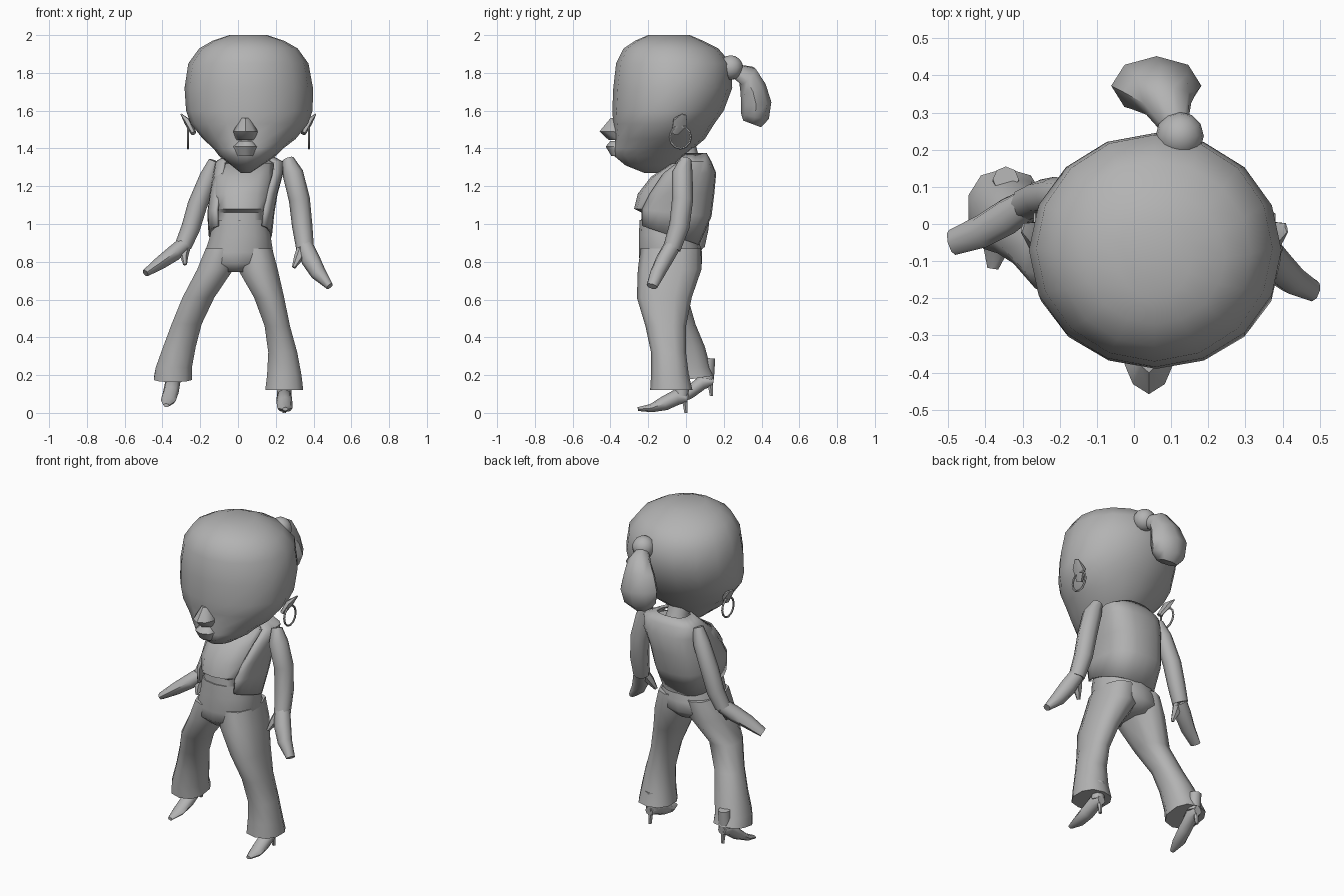
import bpy, bmesh, math
from mathutils import Vector

default = bpy.data.objects.get("Cube")
if default:
    bpy.data.objects.remove(default, do_unlink=True)

GREY = (0.45, 0.45, 0.45, 1)
grey = bpy.data.materials.new("plain_grey")
grey.use_nodes = True
grey.diffuse_color = GREY
grey.node_tree.nodes["Principled BSDF"].inputs["Base Color"].default_value = GREY


def finish(name, bm, sharp=50):
    """Turn a bmesh into a smooth shaded grey object."""
    bmesh.ops.recalc_face_normals(bm, faces=bm.faces)
    mesh = bpy.data.meshes.new(name)
    bm.to_mesh(mesh)
    bm.free()
    mesh.materials.append(grey)
    mesh.shade_smooth()
    mesh.set_sharp_from_angle(angle=math.radians(sharp))
    obj = bpy.data.objects.new(name, mesh)
    bpy.context.collection.objects.link(obj)
    return obj


def bridge(name, rings, closed=True, caps=True, sharp=50):
    """Join successive rings of points with quads."""
    bm = bmesh.new()
    rows = [[bm.verts.new(p) for p in ring] for ring in rings]
    count = len(rows[0])
    for low, high in zip(rows, rows[1:]):
        for i in range(count if closed else count - 1):
            j = (i + 1) % count
            bm.faces.new((low[i], low[j], high[j], high[i]))
    if closed and caps:
        bm.faces.new(rows[0])
        bm.faces.new(rows[-1])
    return finish(name, bm, sharp)


def power(value, p):
    return math.copysign(abs(value) ** p, value)


def loft(name, rings, sides=12, p=1.0, gap=0, caps=True, sharp=50):
    """Level rings: centre x, front y, back y, half width, z, optional tilt.
    A gap in degrees leaves the front open."""
    gap = math.radians(gap)
    total = sides + 1 if gap else sides
    angles = [gap + (math.tau - 2 * gap) * i / sides for i in range(total)]
    rows = []
    for cx, front, back, rx, z, *tilt in rings:
        cy, ry = (front + back) / 2, (back - front) / 2
        slope = tilt[0] if tilt else 0
        row = []
        for a in angles:
            dy = -ry * power(math.cos(a), p)
            row.append((cx + rx * power(math.sin(a), p), cy + dy, z - slope * dy))
        rows.append(row)
    return bridge(name, rows, not gap, caps, sharp)


def tube(name, path, sides=8, ref=(0, 1, 0), sharp=50):
    """Rings square to a path: x, y, z, half width, half depth."""
    points = [Vector(s[:3]) for s in path]
    rows = []
    for i, (centre, stop) in enumerate(zip(points, path)):
        along = points[min(i + 1, len(points) - 1)] - points[max(i - 1, 0)]
        u = Vector(ref).cross(along).normalized()
        v = along.normalized().cross(u)
        ring = [math.tau * k / sides for k in range(sides)]
        rows.append([centre + u * stop[3] * math.cos(a) + v * stop[-1] * math.sin(a)
                     for a in ring])
    return bridge(name, rows, sharp=sharp)


# Head, tapering to the chin
loft("head", [
    (.04, -.22, -.13, .025, 1.27), (.045, -.32, -.07, .08, 1.31),
    (.05, -.38, .0, .15, 1.36), (.055, -.385, .04, .185, 1.4),
    (.06, -.375, .1, .245, 1.45), (.06, -.385, .15, .31, 1.53),
    (.06, -.39, .2, .335, 1.6), (.057, -.385, .245, .34, 1.72),
    (.055, -.37, .24, .318, 1.85), (.055, -.33, .17, .26, 1.93),
    (.055, -.27, .09, .19, 1.97), (.055, -.2, .02, .1, 2.0)], sides=16)

# Nose and lips
loft("nose", [(.04, -.4, -.3, .03, 1.56), (.04, -.458, -.3, .065, 1.49),
              (.04, -.41, -.3, .05, 1.445)], sides=8, p=1.2)
loft("lips", [(.04, -.4, -.3, .04, 1.44), (.04, -.425, -.3, .065, 1.41),
              (.04, -.395, -.3, .05, 1.36)], sides=8)

# Ears and hoop earrings, mirrored about the head's middle
for side, label in ((1, "left"), (-1, "right")):
    def mx(x):
        return .055 + side * x
    tube(label + "_ear", [(mx(.29), -.06, 1.48, .015, .02),
                          (mx(.32), -.03, 1.54, .02, .045),
                          (mx(.355), -.01, 1.58, .004, .015)], sides=6)
    hoop = [(math.tau * k / 12) for k in range(13)]
    tube(label + "_earring",
         [(mx(.32), -.03 + .056 * math.sin(a), 1.46 + .06 * math.cos(a), .006)
          for a in hoop], sides=5, ref=(1, 0, 0))

# Ponytail with its round bead
bm = bmesh.new()
bmesh.ops.create_uvsphere(bm, u_segments=12, v_segments=8, radius=.065)
bmesh.ops.translate(bm, verts=bm.verts, vec=(.123, .237, 1.828))
finish("hair_bead", bm)
tube("ponytail", [(.11, .26, 1.81, .035, .04), (.09, .325, 1.785, .07, .06),
                  (.07, .355, 1.72, .1, .07), (.06, .372, 1.64, .122, .08),
                  (.055, .365, 1.57, .105, .075), (.055, .35, 1.53, .065, .05)])

# Neck
tube("neck", [(.05, -.03, 1.46, .07), (.05, .0, 1.36, .065), (.05, .03, 1.27, .08)])

# Shirt and bare waist under the vest
loft("shirt", [(.015, -.24, .05, .145, .97), (.015, -.235, .08, .14, 1.06),
               (.02, -.275, .12, .15, 1.08), (.02, -.255, .13, .16, 1.16),
               (.03, -.185, .13, .16, 1.25), (.055, -.08, .12, .13, 1.32)],
     sides=14, p=.8)

# Open vest
vest = loft("vest", [
    (.012, -.265, .07, .168, .945, .33), (.015, -.275, .135, .178, 1.06, .1),
    (.03, -.23, .15, .18, 1.16), (.055, -.15, .16, .185, 1.27),
    (.06, -.06, .135, .18, 1.33), (.055, -.03, .11, .1, 1.375)],
    sides=16, p=.75, gap=42)
thick = vest.modifiers.new("cloth_thickness", "SOLIDIFY")
thick.thickness = .015

# Trousers: hips and two flared legs
loft("trouser_hips", [
    (.012, -.245, .05, .15, 1.02), (.013, -.25, .06, .163, .94),
    (.005, -.25, .085, .185, .85), (-.005, -.245, .085, .18, .79),
    (-.01, -.2, .05, .08, .745)], sides=14, p=.9)
loft("left_trouser_leg", [
    (.09, -.24, .08, .095, .87), (.105, -.255, .082, .11, .76),
    (.165, -.26, .03, .083, .61), (.208, -.215, .0, .07, .46),
    (.237, -.185, .0, .08, .32), (.245, -.185, .015, .095, .2),
    (.245, -.19, .035, .105, .12)], sides=10, p=.85)
loft("right_trouser_leg", [
    (-.085, -.24, .08, .09, .87), (-.12, -.24, .075, .1, .76),
    (-.21, -.19, .01, .088, .61), (-.272, -.12, .05, .083, .47),
    (-.31, -.095, .1, .09, .35), (-.34, -.085, .13, .1, .24),
    (-.345, -.08, .15, .105, .18, -.15)], sides=10, p=.85)

# Arms with mitten hands and thumbs
tube("left_arm", [(.265, .0, 1.345, .03), (.29, -.02, 1.27, .055),
                  (.325, -.018, 1.13, .056), (.34, -.035, .99, .054),
                  (.355, -.075, .87, .047)])
tube("left_hand", [(.355, -.075, .88, .045), (.385, -.115, .81, .05, .045),
                   (.425, -.15, .74, .042, .04), (.485, -.18, .67, .02, .03)])
tube("left_thumb", [(.345, -.08, .88, .03), (.32, -.11, .82, .025),
                    (.295, -.13, .77, .01)], sides=6)
tube("right_arm", [(-.125, .06, 1.335, .03), (-.155, .07, 1.25, .048),
                   (-.215, .075, 1.1, .052), (-.25, .07, .98, .05),
                   (-.29, .055, .885, .045)])
tube("right_hand", [(-.285, .055, .89, .042), (-.34, .02, .845, .042, .05),
                    (-.41, -.02, .795, .035, .045), (-.49, -.05, .74, .02, .035)])
tube("right_thumb", [(-.28, .05, .88, .03), (-.285, .02, .83, .022),
                     (-.28, .0, .785, .01)], sides=6)


def shoe(label, x, y, z, turn):
    """High-heeled shoe: foot sloping to a pointed toe, and a thin heel."""
    tube(label + "_ankle", [(x, y - .01, z + .2, .035), (x, y - .02, z + .09, .038)])
    tube(label + "_shoe", [
        (x, y + .015, z + .08, .025, .025), (x, y - .04, z + .085, .04, .042),
        (x + turn * .3, y - .11, z + .05, .042, .038),
        (x + turn * .7, y - .18, z + .025, .04, .022),
        (x + turn, y - .25, z + .02, .015, .01)], ref=(0, 0, 1))
    tube(label + "_heel", [(x, y - .005, z + .09, .026), (x, y + .0, z + .05, .014),
                           (x, y + .005, z, .01)], sides=6)


shoe("left", .245, -.005, .0, .005)
shoe("right", -.345, .13, .09, -.035)

# Tip the raised right foot toward its toe
pivot = Vector((-.345, .13, .09))
for part in ("right_shoe", "right_heel"):
    for v in bpy.data.objects[part].data.vertices:
        v.co.z -= .28 * max(0, pivot.y - v.co.y)
